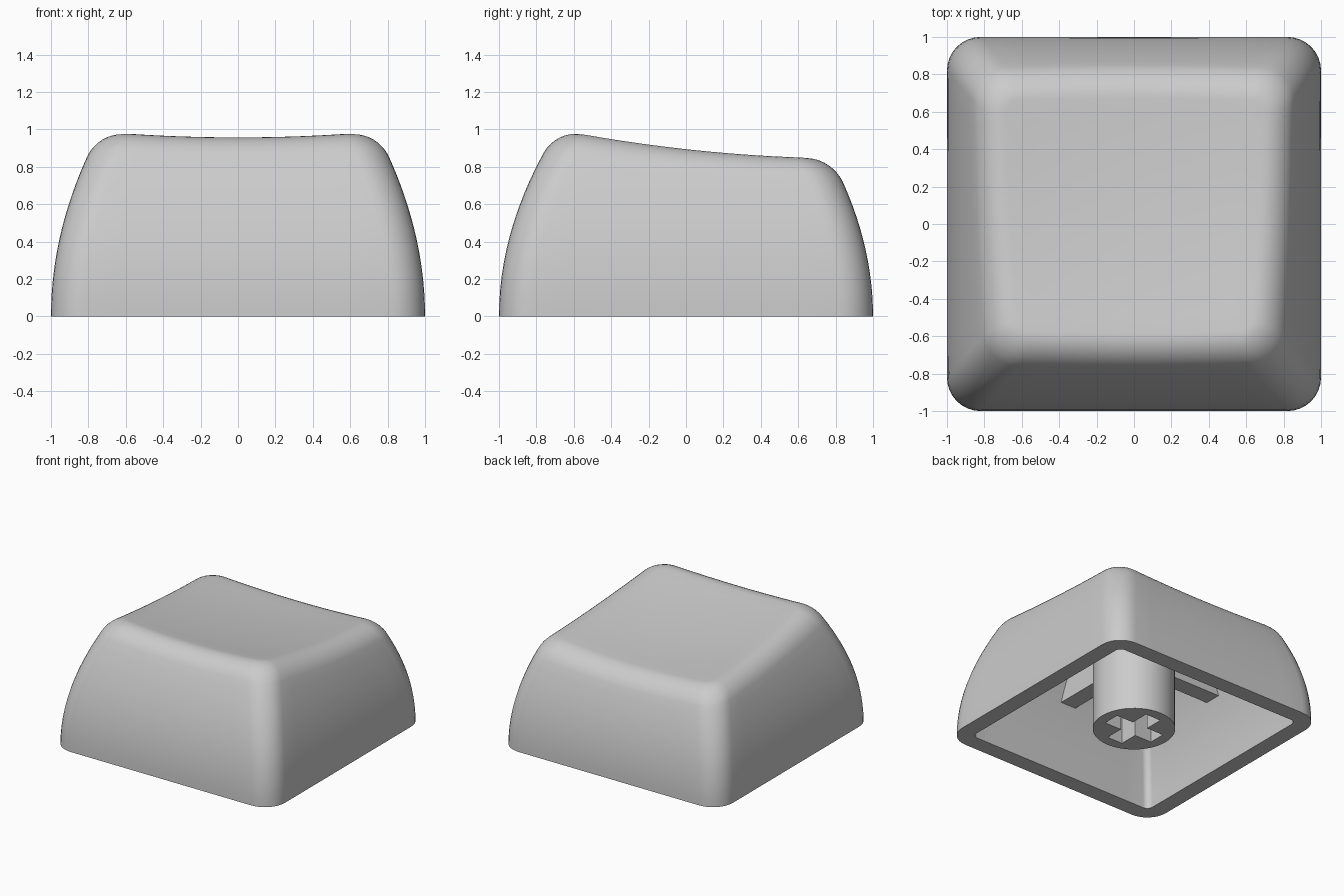
import bpy, bmesh, math
from mathutils import Vector

if "Cube" in bpy.data.objects:
    bpy.data.objects.remove(bpy.data.objects["Cube"], do_unlink=True)

grey = bpy.data.materials.new("light_grey_plastic")
grey.use_nodes = True
grey.diffuse_color = (0.6, 0.6, 0.6, 1)
grey.node_tree.nodes["Principled BSDF"].inputs["Base Color"].default_value = (0.6, 0.6, 0.6, 1)


def finish(name, bm):
    """Turn a bmesh into a named, smooth shaded object."""
    bmesh.ops.recalc_face_normals(bm, faces=bm.faces)
    mesh = bpy.data.meshes.new(name)
    bm.to_mesh(mesh)
    bm.free()
    mesh.materials.append(grey)
    obj = bpy.data.objects.new(name, mesh)
    bpy.context.collection.objects.link(obj)
    return obj


def smooth(obj):
    bpy.ops.object.select_all(action="DESELECT")
    obj.select_set(True)
    bpy.context.view_layer.objects.active = obj
    bpy.ops.object.shade_smooth_by_angle(angle=math.radians(30))


# Rounded square outline: (corner weight, outward normal) pairs
CORNER_STEPS, EDGE_STEPS = 8, 10
corners = [Vector((1, 1)), Vector((-1, 1)), Vector((-1, -1)), Vector((1, -1))]
outline = []
for q, c in enumerate(corners):
    for i in range(CORNER_STEPS + 1):
        a = math.pi / 2 * (q + i / CORNER_STEPS)
        outline.append((c, Vector((math.cos(a), math.sin(a)))))
    normal = outline[-1][1]
    following = corners[(q + 1) % 4]
    for i in range(1, EDGE_STEPS):
        outline.append((c.lerp(following, i / EDGE_STEPS), normal))


def dish(x, y):
    """Height of the sloped, hollowed top."""
    return 0.866 - 0.115 * y + 0.064 * (x * x + y * y)


def wall(entry, z, size, radius, curve_x, curve_y):
    """Point on a side wall that curves inward with height."""
    c, n = entry
    hx = size - curve_x * z * z - radius
    hy = size - curve_y * z * z - radius
    return Vector((c.x * hx + n.x * radius, c.y * hy + n.y * radius, z))


def crossing(entry, drop, *shape):
    """Height at which a wall meets the dish lowered by drop."""
    z = 0.8
    for _ in range(25):
        p = wall(entry, z, *shape)
        z = dish(p.x, p.y) - drop
    return z


def cap_rings(rim, drop):
    """Concentric rings from a rim towards the middle of the dish."""
    rings = []
    for s in (0.85, 0.7, 0.55, 0.4, 0.25, 0.1):
        rings.append([Vector((p.x * s, p.y * s, dish(p.x * s, p.y * s) - drop)) for p in rim])
    return rings


# Cap shell: cavity, bottom rim, outer walls, rounded shoulder and dished top
OUTER = (1.0, 0.18, 0.265, 0.312)
INNER = (0.865, 0.05, 0.31, 0.32)
THICK, FILLET, WALL_STEPS, FILLET_STEPS = 0.16, 0.12, 12, 8

inner_rings = []
for k in range(WALL_STEPS + 1):
    inner_rings.append([wall(e, crossing(e, THICK, *INNER) * k / WALL_STEPS, *INNER) for e in outline])

outer_rings = []
heights = [crossing(e, 0, *OUTER) for e in outline]
for k in range(WALL_STEPS + 1):
    outer_rings.append([wall(e, (h - FILLET) * k / WALL_STEPS, *OUTER) for e, h in zip(outline, heights)])
for k in range(1, FILLET_STEPS + 1):
    t = k / FILLET_STEPS
    ring = []
    for e, h, low in zip(outline, heights, outer_rings[WALL_STEPS]):
        peak = wall(e, h, *OUTER)
        top = peak - FILLET * e[1].to_3d()
        top.z = dish(top.x, top.y)
        w = ((1 - t) ** 2, 1.6 * t * (1 - t), t * t)
        ring.append((low * w[0] + peak * w[1] + top * w[2]) / sum(w))
    outer_rings.append(ring)

rings = list(reversed(inner_rings + cap_rings(inner_rings[-1], THICK)))
rings += outer_rings + cap_rings(outer_rings[-1], 0)

bm = bmesh.new()
loops = [[bm.verts.new(p) for p in ring] for ring in rings]
count = len(outline)
for a, b in zip(loops, loops[1:]):
    for i in range(count):
        j = (i + 1) % count
        bm.faces.new((a[i], a[j], b[j], b[i]))
for loop, drop in ((loops[0], THICK), (loops[-1], 0)):
    middle = bm.verts.new((0, 0, dish(0, 0) - drop))
    for i in range(count):
        bm.faces.new((loop[i], loop[(i + 1) % count], middle))
smooth(finish("cap_shell", bm))


def box(name, size, centre, top_scale=1.0):
    """Box whose top can be shortened along x."""
    bm = bmesh.new()
    bmesh.ops.create_cube(bm, size=1)
    for v in bm.verts:
        if v.co.z > 0:
            v.co.x *= top_scale
        v.co = Vector([v.co[i] * size[i] + centre[i] for i in range(3)])
    return finish(name, bm)


# Stem with a cross-shaped socket
STEM_TOP = 0.8
bm = bmesh.new()
bmesh.ops.create_cone(bm, cap_ends=True, segments=48, radius1=0.311, radius2=0.311, depth=STEM_TOP)
bmesh.ops.translate(bm, verts=bm.verts, vec=(0, 0, STEM_TOP / 2))
stem = finish("stem", bm)
bpy.context.view_layer.objects.active = stem
for size in ((0.45, 0.14, 1), (0.14, 0.45, 1)):
    cutter = box("socket_cutter", size, (0, 0, 0))
    cutter.hide_render = True
    mod = stem.modifiers.new("socket", "BOOLEAN")
    mod.operation = "DIFFERENCE"
    mod.solver = "EXACT"
    mod.object = cutter
    bpy.ops.object.modifier_apply(modifier=mod.name)
    bpy.data.objects.remove(cutter, do_unlink=True)
smooth(stem)

# Crossed support ribs under the top
for name, turn in (("side_rib", 0), ("front_back_rib", math.pi / 2)):
    rib = box(name, (1.6, 0.14, 0.255), (0, 0, 0.6725), 0.82)
    rib.rotation_euler.z = turn
